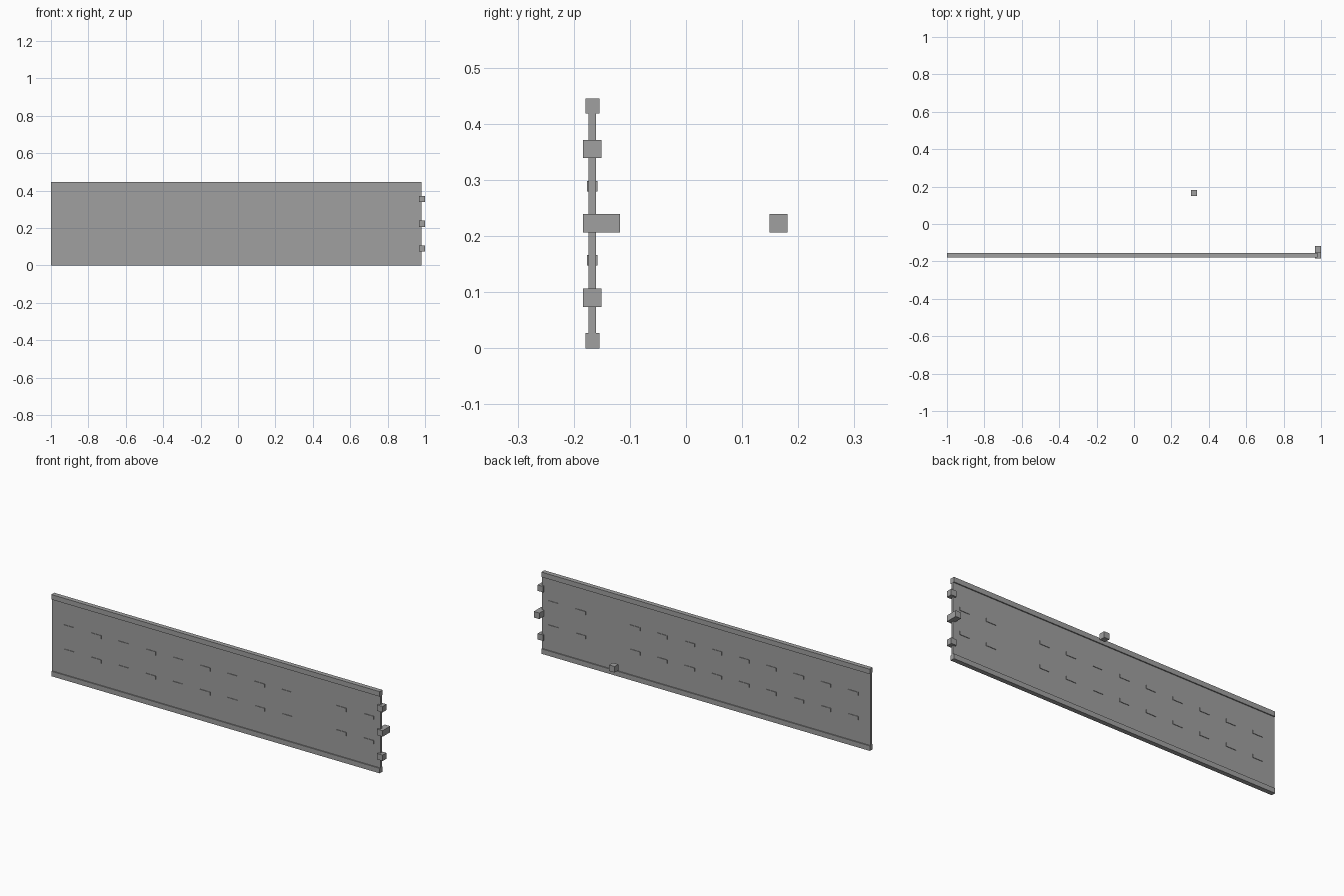
import bpy

if "Cube" in bpy.data.objects:
    bpy.data.objects.remove(bpy.data.objects["Cube"])

grey = bpy.data.materials.new("plain_grey")
grey.diffuse_color = (0.35, 0.35, 0.35, 1)
grey.use_nodes = True
grey.node_tree.nodes["Principled BSDF"].inputs["Base Color"].default_value = grey.diffuse_color

Y = -0.167  # centre plane of the panel


def box(name, x, y, z):
    """Box spanning the given (min, max) ranges."""
    bpy.ops.mesh.primitive_cube_add(size=1, location=[sum(r) / 2 for r in (x, y, z)])
    ob = bpy.context.object
    ob.name = name
    ob.scale = [r[1] - r[0] for r in (x, y, z)]
    bpy.ops.object.transform_apply(location=False, rotation=False, scale=True)
    ob.data.materials.append(grey)
    return ob


def around(c, half):
    return (c - half, c + half)


# Thin main panel
box("panel", (-1, 0.98), around(Y, 0.0065), (0.01, 0.435))

# Thicker rails along the bottom and top edges
box("bottom_rail", (-1, 0.98), around(Y, 0.0125), (0, 0.027))
box("top_rail", (-1, 0.98), around(Y, 0.0125), (0.418, 0.445))

# Two rows of raised dashes showing on both faces, with one gap per row
for z in (0.157, 0.289):
    for i in range(12):
        if i != 9:
            box("dash", around(-0.896 + 0.1642 * i, 0.03), around(Y, 0.0095), around(z, 0.0095))

# Blocks on the end edge, the middle one reaching backwards
for z in (0.09, 0.355):
    box("end_block", (0.967, 1.0), around(Y, 0.0162), around(z, 0.0162))
box("middle_end_block", (0.967, 1.0), (Y - 0.0162, -0.118), around(0.2225, 0.0165))

# Separate cube behind the panel
box("loose_cube", around(0.32, 0.0162), around(0.165, 0.0162), around(0.2225, 0.0165))
